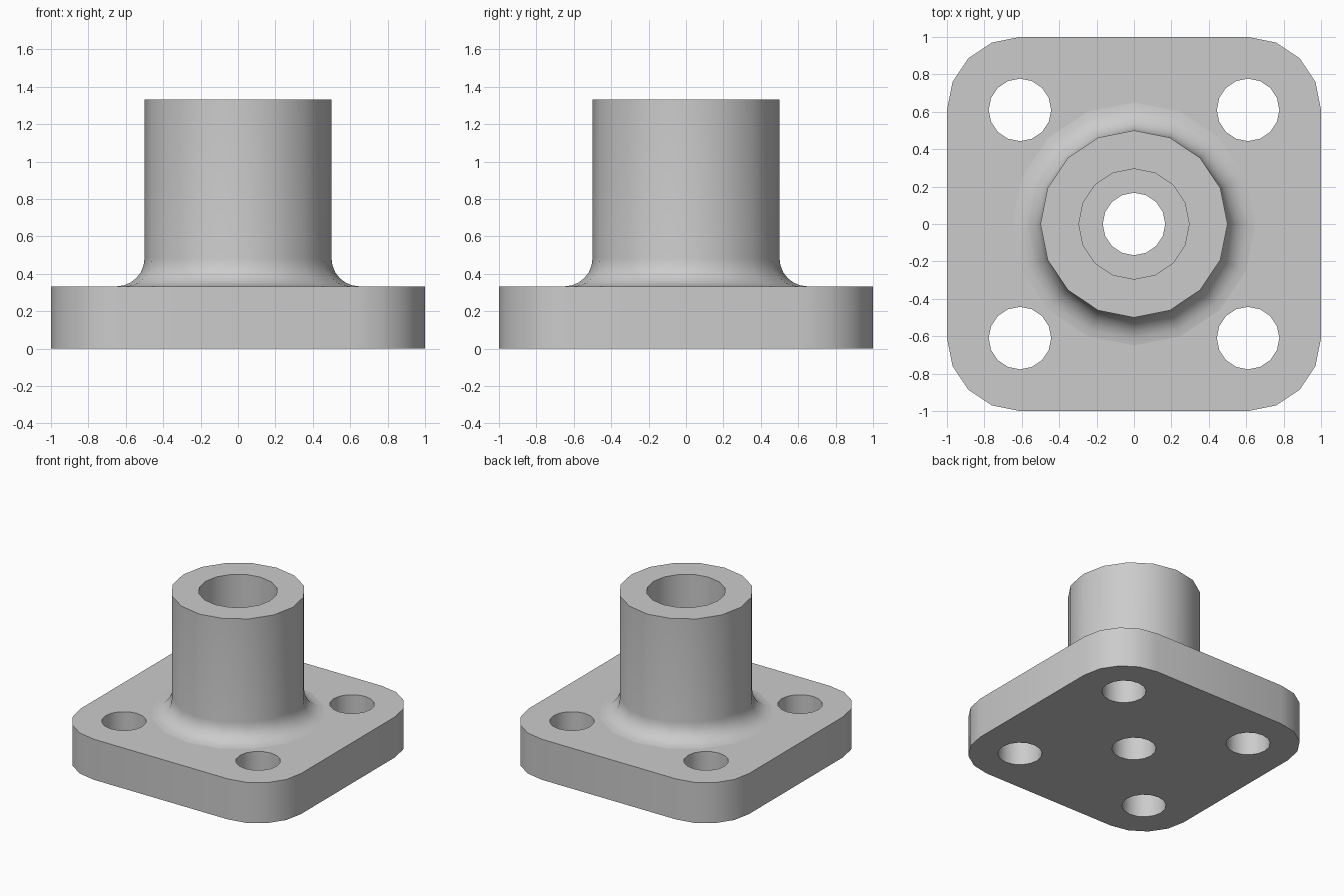
import bpy, bmesh
from math import cos, sin, pi, radians

cube = bpy.data.objects.get("Cube")
if cube:
    bpy.data.objects.remove(cube, do_unlink=True)

SEG = 16
PLATE_TOP = 0.333
TOP = 1.333
BOLT = 0.61         # bolt hole and corner centre offset
HOLE_R = 0.167
BORE_R = 0.295
BOSS_R = 0.5
FILLET = 0.15

grey = bpy.data.materials.new("cast_grey")
grey.use_nodes = True
colour = (0.6, 0.6, 0.6, 1)
grey.diffuse_color = colour
grey.node_tree.nodes["Principled BSDF"].inputs["Base Color"].default_value = colour


def finish(bm, name):
    bmesh.ops.recalc_face_normals(bm, faces=bm.faces)
    mesh = bpy.data.meshes.new(name)
    bm.to_mesh(mesh)
    bm.free()
    mesh.materials.append(grey)
    mesh.polygons.foreach_set("use_smooth", [True] * len(mesh.polygons))
    mesh.set_sharp_from_angle(angle=radians(30))
    obj = bpy.data.objects.new(name, mesh)
    bpy.context.collection.objects.link(obj)
    return obj


def circle(cx, cy, r):
    return [(cx + r * cos(2 * pi * i / SEG), cy + r * sin(2 * pi * i / SEG))
            for i in range(SEG)]


# Base plate: rounded square with four bolt holes and a centre hole
corners = [(1, 1), (-1, 1), (-1, -1), (1, -1)]
outline = []
for q, (sx, sy) in enumerate(corners):
    for i in range(5):
        a = (q + i / 4) * pi / 2
        outline.append((sx * BOLT + (1 - BOLT) * cos(a),
                        sy * BOLT + (1 - BOLT) * sin(a)))
loops = [outline, circle(0, 0, HOLE_R)]
loops += [circle(sx * BOLT, sy * BOLT, HOLE_R) for sx, sy in corners]

bm = bmesh.new()
for loop in loops:
    vs = [bm.verts.new((x, y, 0)) for x, y in loop]
    for a, b in zip(vs, vs[1:] + vs[:1]):
        bm.edges.new((a, b))
bmesh.ops.triangle_fill(bm, use_beauty=True, edges=bm.edges[:], normal=(0, 0, 1))
base = bm.faces[:]
ext = bmesh.ops.extrude_face_region(bm, geom=base, use_keep_orig=True)
for v in [g for g in ext["geom"] if isinstance(g, bmesh.types.BMVert)]:
    v.co.z = PLATE_TOP
finish(bm, "base_plate")

# Boss: fillet, outer wall, rim and counterbore turned as one profile
profile = [(BOSS_R + FILLET * (1 - sin(a)), PLATE_TOP + FILLET * (1 - cos(a)))
           for a in (i * pi / 12 for i in range(7))]
profile += [(BOSS_R, TOP), (BORE_R, TOP), (BORE_R, PLATE_TOP)]

bm = bmesh.new()
rings = [[bm.verts.new((x, y, z)) for x, y in circle(0, 0, r)] for r, z in profile]
for lo, hi in zip(rings, rings[1:]):
    for i in range(SEG):
        j = (i + 1) % SEG
        bm.faces.new((lo[i], lo[j], hi[j], hi[i]))
finish(bm, "boss")
